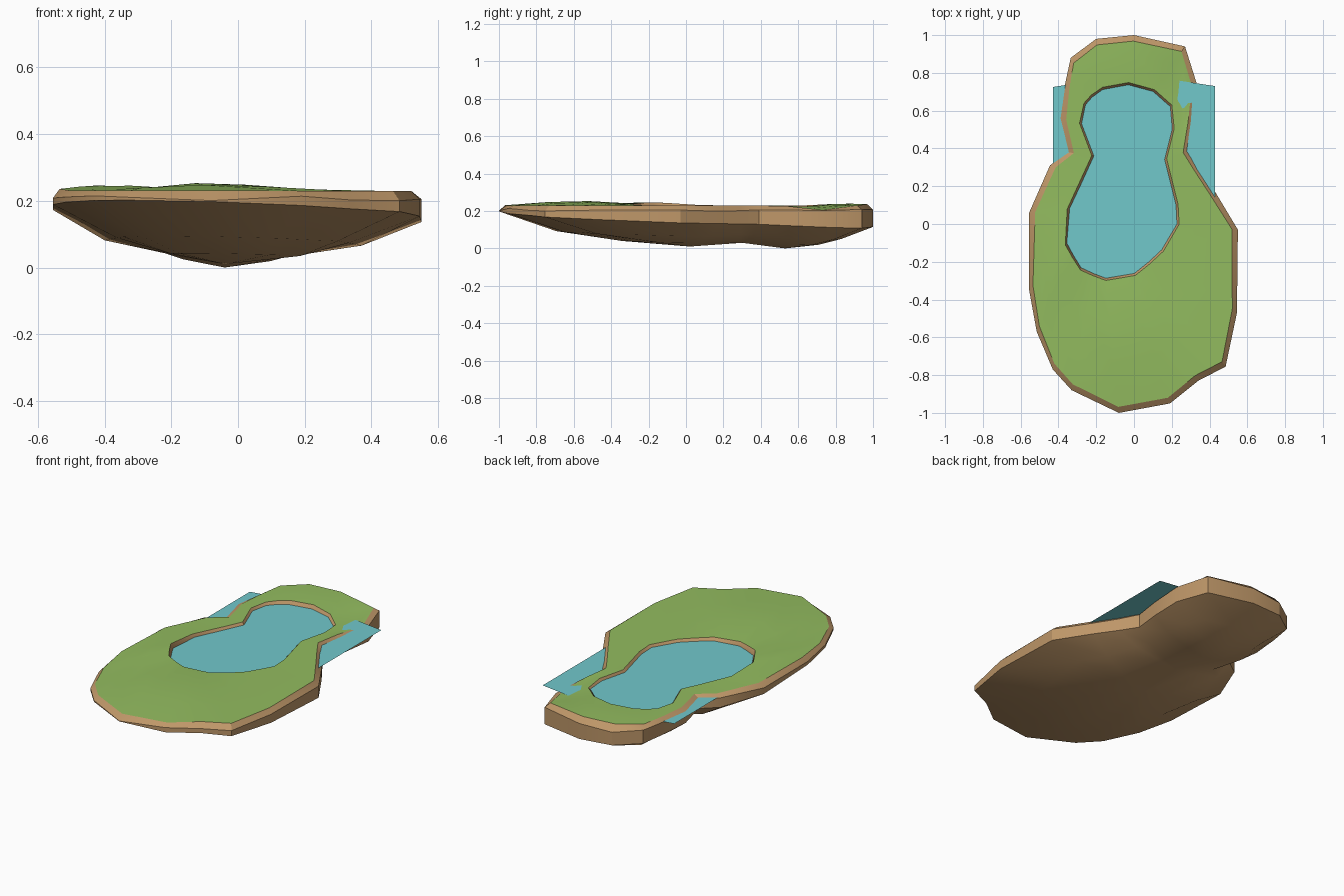
import bpy, bmesh, math, random
from mathutils import Vector

if "Cube" in bpy.data.objects:
    bpy.data.objects.remove(bpy.data.objects["Cube"])

random.seed(4)

# Island outline point, then the matching pond shore point, going round once
PAIRS = [
    (.55, -.03, .225, 0), (.43, .17, .22, .1), (.35, .29, .18, .26),
    (.29, .39, .16, .34), (.315, .55, .2, .5), (.33, .75, .19, .62),
    (.27, .94, .1, .70), (0, 1, -.03, .735), (-.2, .98, -.165, .71),
    (-.335, .88, -.22, .67), (-.365, .74, -.255, .63), (-.39, .56, -.275, .53),
    (-.35, .38, -.21, .36), (-.445, .31, -.26, .25), (-.555, .06, -.34, .08),
    (-.555, -.35, -.355, -.1), (-.515, -.57, -.32, -.165), (-.43, -.77, -.28, -.23),
    (-.33, -.88, -.215, -.26), (-.08, -1, -.15, -.285), (.19, -.95, -.06, -.27),
    (.34, -.83, 0, -.26), (.485, -.755, .075, -.2), (.545, -.47, .145, -.135),
]
OUTER = [Vector(p[:2]) for p in PAIRS]
INNER = [Vector(p[2:]) for p in PAIRS]
WATER_Z = .215


def material(name, rgb):
    m = bpy.data.materials.new(name)
    m.diffuse_color = (*rgb, 1)
    m.use_nodes = True
    m.node_tree.nodes["Principled BSDF"].inputs["Base Color"].default_value = m.diffuse_color
    return m


grass = material("grass_green", (.29, .50, .115))
earth = material("earth_brown", (.52, .31, .14))
water = material("water_teal", (.165, .58, .60))


def finish(name, bm, mat):
    bmesh.ops.remove_doubles(bm, verts=bm.verts, dist=.0005)
    me = bpy.data.meshes.new(name)
    bm.to_mesh(me)
    bm.free()
    ob = bpy.data.objects.new(name, me)
    bpy.context.collection.objects.link(ob)
    me.materials.append(mat)
    bpy.ops.object.select_all(action='DESELECT')
    ob.select_set(True)
    bpy.context.view_layer.objects.active = ob
    bpy.ops.object.shade_smooth_by_angle(angle=math.radians(30))


def loft(name, rings, mat):
    """Skin a list of closed rings of equal length."""
    bm = bmesh.new()
    loops = [[bm.verts.new(p) for p in ring] for ring in rings]
    n = len(rings[0])
    for a, b in zip(loops, loops[1:]):
        for i in range(n):
            j = (i + 1) % n
            bm.faces.new((a[i], b[i], b[j], a[j]))
    finish(name, bm, mat)


def mound(p, x, y, r):
    return math.exp(-((p.x - x) ** 2 + (p.y - y) ** 2) / r ** 2)


def lawn_z(p):
    """Gentle mounds, with a dip at the back right shore."""
    return (.229 + .029 * mound(p, -.07, -.6, .22) + .018 * mound(p, -.38, -.2, .2)
            + .012 * mound(p, -.1, .88, .2) - .032 * mound(p, .31, .68, .09))


def ring(points, z):
    return [(p.x, p.y, z(p) if callable(z) else z) for p in points]


def toward(a, b, dist):
    return [p + (q - p).normalized() * dist for p, q in zip(a, b)]


# Lawn rings between the pond shore and the rim
shore = toward(INNER, OUTER, .014)
edge = toward(OUTER, INNER, .032)
lawn = [ring([s.lerp(e, t) for s, e in zip(shore, edge)], lawn_z) for t in (0, .33, .66, 1)]
loft("lawn", lawn, grass)

# Sandy shore dropping under the water
loft("pond_bank", [ring(INNER, .17), ring(INNER, .212), lawn[0]], earth)


# Earth rim and faceted underside with two bellies joined at a waist
def low_z(p):
    return .155 - .036 * p.x - .04 * p.y


def belly(p):
    if p.y < .2:
        return Vector((-.04, .02, .01))
    if p.y < .4:
        return Vector((-.04, .3, .03))
    return Vector((-.04, .53, 0))


def under(t, depth):
    out = []
    for p in OUTER:
        c = belly(p)
        k = t + (random.uniform(-.05, .05) if t < 1 else 0)
        q = p.lerp(c.xy, k)
        z = low_z(p)
        out.append((q.x, q.y, z + (c.z - z) * depth))
    return out


rim = ring(OUTER, lambda p: .207 + .008 * math.sin(p.x * 11))
loft("earth_base", [lawn[-1], rim, ring(OUTER, low_z), under(.33, .56),
                    under(.66, .83), under(1, 1)], earth)

# Water sheet, wider than the waist of the island
bm = bmesh.new()
sheet = [(-.43, -.28), (0, -.33), (.43, -.28), (.43, .73), (0, .795), (-.43, .725)]
bm.faces.new([bm.verts.new((x, y, WATER_Z)) for x, y in sheet])
finish("water_sheet", bm, water)
